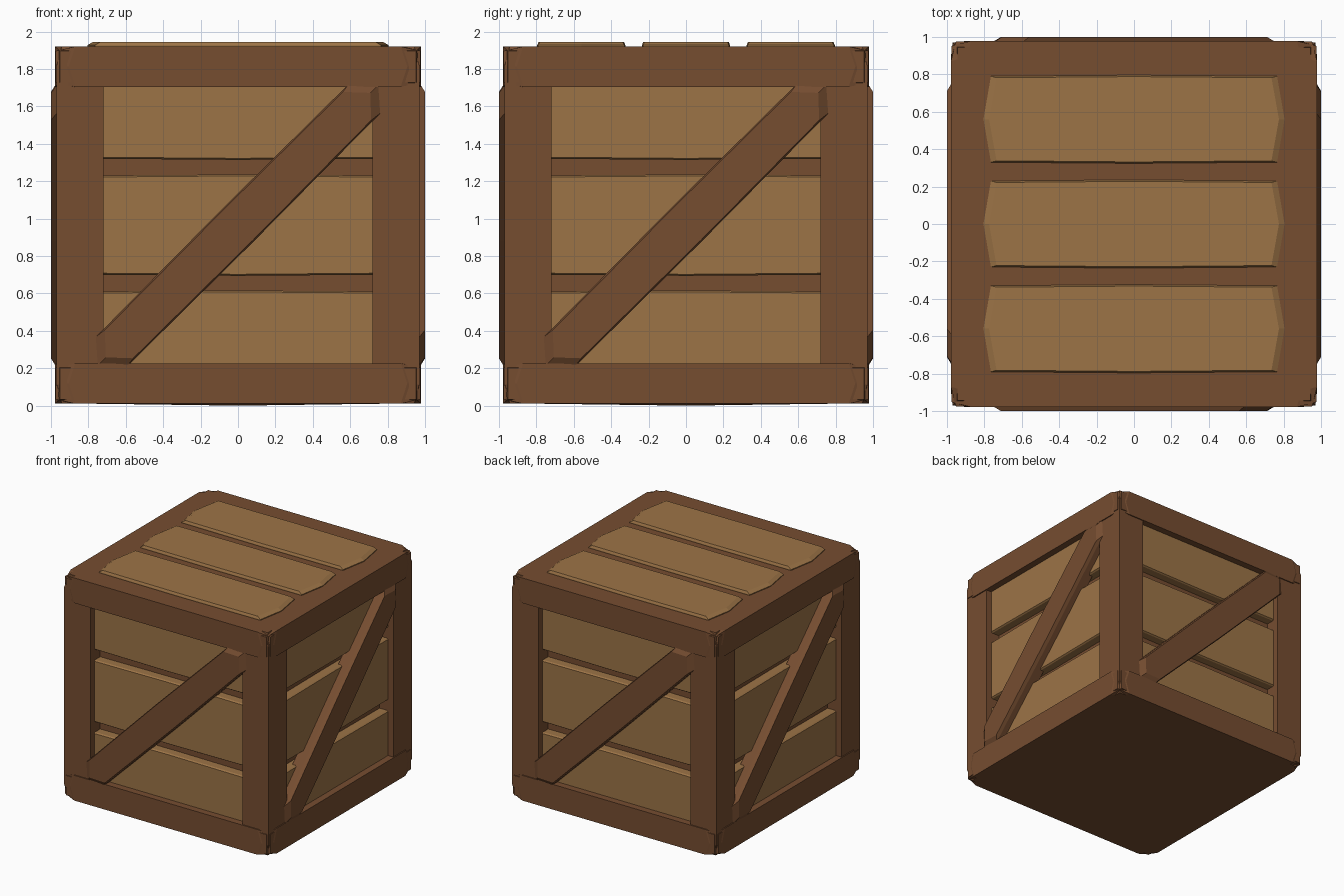
import bpy, bmesh, math
from mathutils import Matrix, Vector

if "Cube" in bpy.data.objects:
    bpy.data.objects.remove(bpy.data.objects["Cube"])


def material(name, rgb):
    m = bpy.data.materials.new(name)
    m.diffuse_color = (*rgb, 1)
    m.use_nodes = True
    m.node_tree.nodes["Principled BSDF"].inputs["Base Color"].default_value = m.diffuse_color
    return m


BROWN = material("dark_brown_wood", (0.180, 0.074, 0.030))
TAN = material("light_tan_wood", (0.335, 0.174, 0.062))


def skin(name, rings, matrix, mat):
    """Join rings of points into a closed flat-shaded solid."""
    bm = bmesh.new()
    loops = [[bm.verts.new(matrix @ Vector(p)) for p in r] for r in rings]
    n = len(loops[0])
    for a, b in zip(loops, loops[1:]):
        for i in range(n):
            j = (i + 1) % n
            bm.faces.new((a[i], a[j], b[j], b[i]))
    bm.faces.new(loops[0])
    bm.faces.new(loops[-1])
    bmesh.ops.recalc_face_normals(bm, faces=bm.faces)
    me = bpy.data.meshes.new(name)
    bm.to_mesh(me)
    bm.free()
    me.materials.append(mat)
    ob = bpy.data.objects.new(name, me)
    bpy.context.collection.objects.link(ob)
    return ob


def board(name, length, width, thick, point, bevel, drop, matrix, mat, bulge=0.006):
    """Board with pointed ends, bowed long edges and a bevelled face; face looks along +z."""
    def outline(z, du, dv):
        l, w = length / 2 - du, width / 2 - dv
        return [(l, 0, z), (l - point, w, z), (0, w + bulge, z), (-l + point, w, z),
                (-l, 0, z), (-l + point, -w, z), (0, -w - bulge, z), (l - point, -w, z)]
    skin(name, [outline(0, 0, 0), outline(thick - drop, 0, 0),
                outline(thick, bevel, 0.008)], matrix, mat)


def beam(name, half_len, a, b, matrix):
    """Bar along x with half sizes a, b and ends pinched to a point on each side."""
    sec = [(1, 0), (1, 1), (0, 1), (-1, 1), (-1, 0), (-1, -1), (0, -1), (1, -1)]
    def ring(x_corner, x_mid, s):
        return [(x_mid if 0 in p else x_corner, p[0] * a * s, p[1] * b * s) for p in sec]
    e, c, m = half_len, half_len - 0.105, half_len - 0.07
    skin(name, [ring(-e, -e, 0.78), ring(-c, -m, 1), ring(c, m, 1), ring(e, e, 0.78)],
         matrix, BROWN)


T, R = Matrix.Translation, Matrix.Rotation
MID = 0.965  # middle height of the crate

for k, side in enumerate(("front", "right", "back", "left")):
    turn = R(k * math.pi / 2, 4, 'Z')
    face = lambda depth, z: turn @ T((0, -depth, z)) @ R(math.pi / 2, 4, 'X')
    # frame: corner post, top and bottom rails
    beam(f"{side}_corner_post", 0.955, 0.125, 0.125,
         turn @ T((0.845, -0.845, MID)) @ R(math.pi / 2, 4, 'Y'))
    beam(f"{side}_top_rail", 0.975, 0.122, 0.108, turn @ T((0, -0.857, 1.812)))
    beam(f"{side}_bottom_rail", 0.975, 0.122, 0.108, turn @ T((0, -0.857, 0.118)))
    # recessed planks
    for i in (-1, 0, 1):
        board(f"{side}_plank_{i + 2}", 1.62, 0.53, 0.11, 0.04, 0.03, 0.012,
              face(0.81, MID + i * 0.62), TAN)
    # diagonal brace
    board(f"{side}_diagonal_brace", 2.12, 0.23, 0.12, 0.10, 0.06, 0.03,
          face(0.88, MID) @ R(math.pi / 4, 4, 'Z'), BROWN)

# inner box seen between the planks, closing top and bottom
def square(h, z):
    return [(h, h, z), (-h, h, z), (-h, -h, z), (h, -h, z)]

skin("inner_box", [square(0.84, 0.1), square(0.84, 1.8)], Matrix(), BROWN)
skin("top_panel", [square(0.76, 1.75), square(0.76, 1.92)], Matrix(), BROWN)
skin("bottom_panel", [square(0.01, 0), square(0.76, 0.01), square(0.76, 0.15)], Matrix(), BROWN)

# lid planks
for i in (-1, 0, 1):
    board(f"lid_plank_{i + 2}", 1.61, 0.46, 0.045, 0.04, 0.03, 0.018,
          T((0, i * 0.56, 1.90)), TAN)
